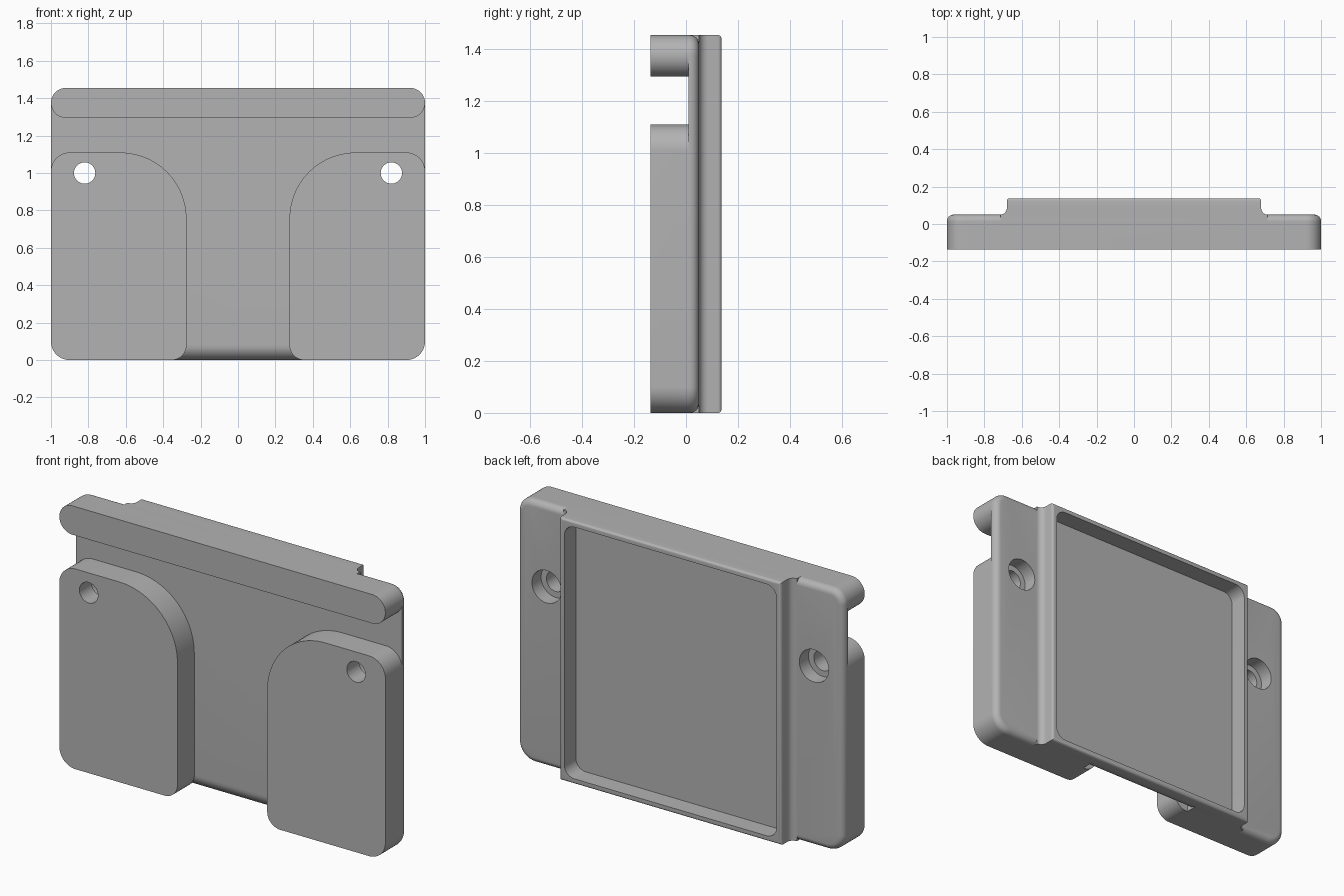
import bpy, bmesh
from math import sin, cos, pi

if "Cube" in bpy.data.objects:
    bpy.data.objects.remove(bpy.data.objects["Cube"])

W, H = 1.0, 1.455                    # half width, height
FRONT, PLATE, FLANGE, BACK = -0.137, 0.01, 0.05, 0.137

grey = bpy.data.materials.new("matte grey")
grey.use_nodes = True
colour = (0.45, 0.45, 0.45, 1)
grey.diffuse_color = colour
grey.node_tree.nodes["Principled BSDF"].inputs["Base Color"].default_value = colour


def arc(cx, cy, r, start, end, n=14):
    return [(cx + r * cos(start + (end - start) * i / n),
             cy + r * sin(start + (end - start) * i / n)) for i in range(n + 1)]


def rounded(x0, x1, z0, z1, bl, br, tr, tl):
    """Rectangle outline with its own radius at each corner."""
    return (arc(x0 + bl, z0 + bl, bl, pi, 1.5 * pi) + arc(x1 - br, z0 + br, br, 1.5 * pi, 2 * pi)
            + arc(x1 - tr, z1 - tr, tr, 0, pi / 2) + arc(x0 + tl, z1 - tl, tl, pi / 2, pi))


def prism(name, outline, lo, hi, axis="y", bevel=0):
    """Extrude an outline along an axis; bevel rounds the edges at the back."""
    place = {"x": lambda a, b, t: (t, a, b),
             "y": lambda a, b, t: (a, t, b),
             "z": lambda a, b, t: (a, b, t)}[axis]
    bm = bmesh.new()
    rings = [[bm.verts.new(place(a, b, t)) for a, b in outline] for t in (lo, hi)]
    n = len(outline)
    bm.faces.new(rings[0])
    bm.faces.new(rings[1][::-1])
    for i in range(n):
        j = (i + 1) % n
        bm.faces.new((rings[0][i], rings[1][i], rings[1][j], rings[0][j]))
    bmesh.ops.remove_doubles(bm, verts=bm.verts, dist=1e-5)
    bmesh.ops.recalc_face_normals(bm, faces=bm.faces)
    if bevel:
        back = max(v.co.y for v in bm.verts)
        edges = [e for e in bm.edges if all(v.co.y > back - 1e-5 for v in e.verts)]
        bmesh.ops.bevel(bm, geom=edges, offset=bevel, segments=6, profile=0.5,
                        affect="EDGES", clamp_overlap=True)
    mesh = bpy.data.meshes.new(name)
    bm.to_mesh(mesh)
    bm.free()
    mesh.materials.append(grey)
    obj = bpy.data.objects.new(name, mesh)
    bpy.context.collection.objects.link(obj)
    return obj


def combine(target, tool, operation):
    """Apply a boolean and remove the tool object."""
    mod = target.modifiers.new(operation, "BOOLEAN")
    mod.operation, mod.object, mod.solver = operation, tool, "EXACT"
    tool.hide_render = True
    bpy.context.view_layer.objects.active = target
    bpy.ops.object.modifier_apply(modifier=mod.name)
    bpy.data.objects.remove(tool)


# Back plate with softened rear edges
body = prism("mounting_bracket", rounded(-W, W, 0, H, 0.1, 0.1, 0.08, 0.08),
             PLATE, FLANGE, bevel=0.035)

# Raised tray block, its feet curving into the plate
half = 0.68
foot = arc(half + 0.035, FLANGE + 0.035, 0.035, 1.5 * pi, pi, 8)
side = [(half + 0.035, PLATE)] + foot + [(half, BACK)]
block = prism("tray_block", side + [(-x, y) for x, y in side[::-1]], 0, H, "z", bevel=0.014)
combine(body, block, "UNION")

# Rounded lower front edge between the pads
r = 0.08
lip = [(PLATE - 0.1, -0.1), (PLATE + r, -0.1)] + arc(PLATE + r, r, r, 1.5 * pi, pi) + [(PLATE - 0.1, r)]
combine(body, prism("lip_cutter", lip, -0.36, 0.36, "x"), "DIFFERENCE")

# Front rail along the top
rail = prism("top_rail", rounded(-W, W, H - 0.16, H, 0.08, 0.08, 0.08, 0.08), FRONT, PLATE + 0.002)
combine(body, rail, "UNION")

# Two front pads with a broad inner shoulder
pad = rounded(-W, -0.275, 0, 1.11, 0.1, 0.08, 0.355, 0.1)
for sx in (1, -1):
    shape = [(sx * x, z) for x, z in pad]
    combine(body, prism("front_pad", shape, FRONT, PLATE + 0.002), "UNION")

# Shallow tray open at the back
tray = prism("tray_cutter", rounded(-0.65, 0.65, 0.03, H - 0.03, 0.06, 0.06, 0.06, 0.06), 0.036, 0.3)
combine(body, tray, "DIFFERENCE")

# Screw holes with counterbores from the back
for x in (-0.82, 0.82):
    for radius, start in ((0.057, -0.3), (0.09, -0.03)):
        circle = arc(x, 1.0, radius, 0, 2 * pi, 40)[:-1]
        combine(body, prism("hole_cutter", circle, start, 0.3), "DIFFERENCE")

# Smooth curved surfaces, keep edges crisp
bpy.ops.object.select_all(action="DESELECT")
body.select_set(True)
bpy.context.view_layer.objects.active = body
bpy.ops.object.shade_smooth_by_angle(angle=0.52)
